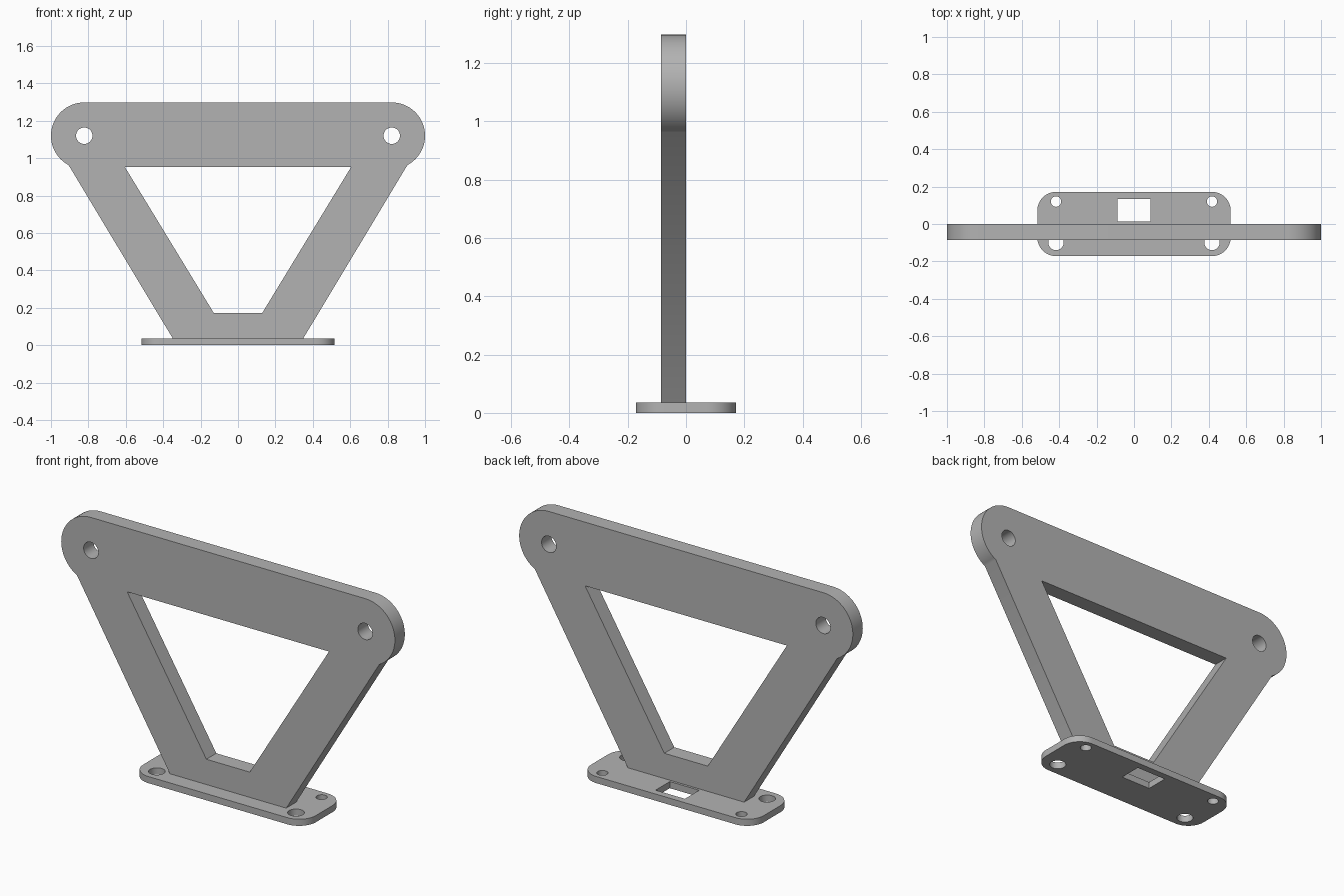
import bpy
from math import cos, sin, pi, radians, atan2, hypot

cube = bpy.data.objects.get("Cube")
if cube:
    bpy.data.objects.remove(cube, do_unlink=True)

grey = bpy.data.materials.new("plain grey")
grey.use_nodes = True
colour = (0.45, 0.45, 0.45, 1)
grey.diffuse_color = colour
grey.node_tree.nodes["Principled BSDF"].inputs["Base Color"].default_value = colour


def arc(cx, cy, r, start, end, steps):
    return [(cx + r * cos(start + (end - start) * i / steps),
             cy + r * sin(start + (end - start) * i / steps)) for i in range(steps + 1)]


def circle(cx, cy, r):
    return arc(cx, cy, r, 0, 2 * pi, 40)[:-1]


def mirrored(half):
    """Close a right-hand half outline with its mirror image."""
    return half + [(-x, y) for x, y in reversed(half)]


def cut_sheet(name, loops, thickness, location, tilt=0):
    """Extrude an outline with holes into a flat sheet."""
    curve = bpy.data.curves.new(name, "CURVE")
    curve.dimensions = "2D"
    curve.fill_mode = "BOTH"
    curve.extrude = thickness / 2
    for loop in loops:
        spline = curve.splines.new("POLY")
        spline.points.add(len(loop) - 1)
        for point, (x, y) in zip(spline.points, loop):
            point.co = (x, y, 0, 1)
        spline.use_cyclic_u = True
    obj = bpy.data.objects.new(name, curve)
    bpy.context.collection.objects.link(obj)
    obj.location = location
    obj.rotation_euler.x = tilt
    bpy.ops.object.select_all(action="DESELECT")
    obj.select_set(True)
    bpy.context.view_layer.objects.active = obj
    bpy.ops.object.convert(target="MESH")
    obj = bpy.context.object
    obj.data.materials.clear()
    obj.data.materials.append(grey)
    # Weld caps to walls so that shading is continuous round the rims
    bpy.ops.object.mode_set(mode="EDIT")
    bpy.ops.mesh.select_all(action="SELECT")
    bpy.ops.mesh.remove_doubles(threshold=0.0001)
    bpy.ops.mesh.normals_make_consistent(inside=False)
    bpy.ops.object.mode_set(mode="OBJECT")
    bpy.ops.object.shade_smooth_by_angle(angle=radians(30))
    return obj


# Upright bracket: rounded crossbar, two slanted legs, triangular opening
PIVOT_X, PIVOT_Z, END_R = 0.822, 1.12, 0.178
notch = atan2(0.965 - PIVOT_Z, 0.905 - PIVOT_X)
outline = mirrored([(0.345, 0.03)] + arc(PIVOT_X, PIVOT_Z, END_R, notch, pi / 2, 32))
opening = mirrored([(0.13, 0.173), (0.605, 0.953)])
pivots = [circle(s * PIVOT_X, PIVOT_Z, 0.044) for s in (-1, 1)]
cut_sheet("upright_bracket", [outline, opening] + pivots, 0.085, (0, -0.0425, 0), pi / 2)

# Base plate: rounded corners, four screw holes, rectangular slot
HALF_X, HALF_Y, CORNER = 0.517, 0.172, 0.1
plate = mirrored(arc(HALF_X - CORNER, CORNER - HALF_Y, CORNER, -pi / 2, 0, 12)
                 + arc(HALF_X - CORNER, HALF_Y - CORNER, CORNER, 0, pi / 2, 12))
screws = [circle(s * 0.417, y, r) for s in (-1, 1) for y, r in ((0.12, 0.028), (-0.099, 0.041))]
slot = mirrored([(0.088, 0.013), (0.088, 0.135)])
cut_sheet("base_plate", [plate, slot] + screws, 0.036, (0, 0, 0.018))
